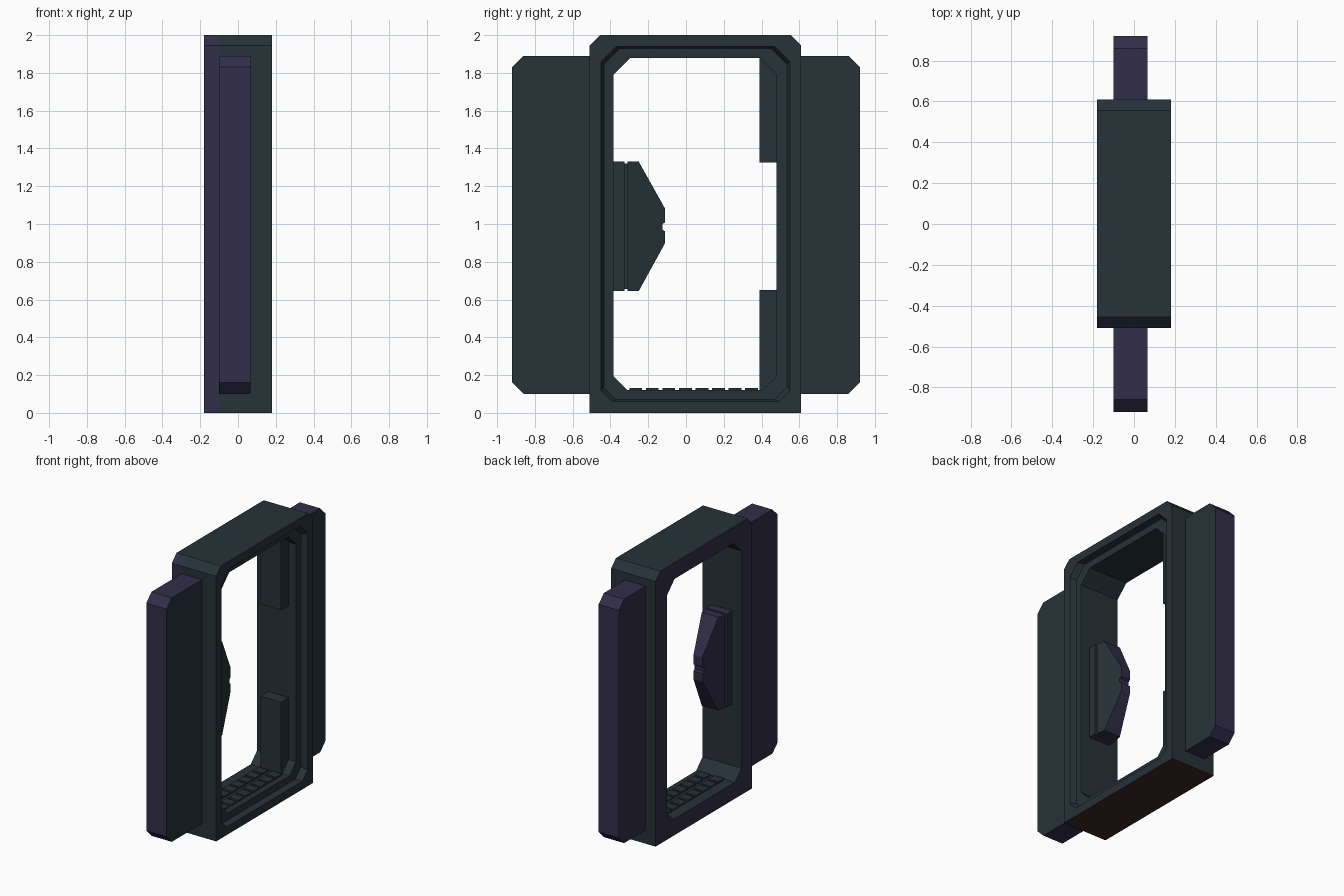
import bpy, bmesh

if "Cube" in bpy.data.objects:
    bpy.data.objects.remove(bpy.data.objects["Cube"])


def material(name, rgb):
    m = bpy.data.materials.new(name)
    m.diffuse_color = (*rgb, 1)
    m.use_nodes = True
    m.node_tree.nodes["Principled BSDF"].inputs["Base Color"].default_value = m.diffuse_color
    return m


MATS = [material("dark slate", (0.019, 0.032, 0.040)),
        material("dark violet", (0.031, 0.027, 0.068)),
        material("dark brown", (0.048, 0.020, 0.017))]
SLATE, VIOLET, BROWN = 0, 1, 2


def octagon(x, y0, y1, z0, z1, top, bottom):
    """Rectangle in the y-z plane with chamfered top and bottom corners."""
    t, b = top, bottom
    return [(x, y, z) for y, z in (
        (y0 + b, z0), (y1 - b, z0), (y1, z0 + b), (y1, z1 - t),
        (y1 - t, z1), (y0 + t, z1), (y0, z1 - t), (y0, z0 + b))]


def loft(name, rings, rule, cyclic=False):
    """Join equal rings with quads; cap the ends unless cyclic."""
    bm = bmesh.new()
    loops = [[bm.verts.new(p) for p in r] for r in rings]
    n = len(loops[0])
    pairs = list(zip(loops, loops[1:]))
    if cyclic:
        pairs.append((loops[-1], loops[0]))
    else:
        bm.faces.new(loops[0])
        bm.faces.new(loops[-1])
    for a, b in pairs:
        for i in range(n):
            j = (i + 1) % n
            bm.faces.new((a[i], a[j], b[j], b[i]))
    bmesh.ops.remove_doubles(bm, verts=bm.verts, dist=1e-5)
    bmesh.ops.recalc_face_normals(bm, faces=bm.faces)
    bm.normal_update()
    for f in bm.faces:
        f.material_index = rule(f.normal, f.calc_center_median())
    me = bpy.data.meshes.new(name)
    bm.to_mesh(me)
    bm.free()
    for m in MATS:
        me.materials.append(m)
    ob = bpy.data.objects.new(name, me)
    bpy.context.collection.objects.link(ob)
    return ob


def slab(name, points, x0, x1, rule):
    return loft(name, [[(x, y, z) for y, z in points] for x in (x0, x1)], rule)


def box(name, x0, x1, y0, y1, z0, z1, rule):
    return slab(name, [(y0, z0), (y1, z0), (y1, z1), (y0, z1)], x0, x1, rule)


def frame_rule(n, c):
    if c.z < 0.001:
        return BROWN
    if n.x < -0.5 or (n.y < -0.5 and c.y < -0.45 and c.x < -0.1):
        return VIOLET
    return SLATE


def face_rule(n, c):
    return SLATE if n.x > 0.5 else VIOLET


def slate_rule(n, c):
    return VIOLET if n.x < -0.5 else SLATE


# Door frame: flat back, stepped recess around the opening on the +x side
outer = (-0.51, 0.61, 0, 2, 0.055, 0)
opening = (-0.385, 0.48, 0.12, 1.88, 0.09, 0.075)
loft("door_frame", [
    octagon(-0.18, *outer), octagon(-0.10, *outer), octagon(0.18, *outer),
    octagon(0.18, -0.45, 0.55, 0.06, 1.94, 0.08, 0.06),
    octagon(0.135, -0.435, 0.535, 0.07, 1.93, 0.085, 0.065),
    octagon(0.135, *opening), octagon(-0.18, *opening)], frame_rule, True)

# Side wall panels with chamfered outer corners
for name, s, inner in (("left_wall_panel", -1, 0.46), ("right_wall_panel", 1, 0.56)):
    slab(name, [(s * y, z) for y, z in (
        (inner, 0.1), (0.86, 0.1), (0.92, 0.16),
        (0.92, 1.83), (0.86, 1.89), (inner, 1.89))], -0.10, 0.065, face_rule)

# Stop strips on the right jamb
box("upper_stop_strip", -0.09, 0.075, 0.39, 0.50, 1.325, 1.89, slate_rule)
box("lower_stop_strip", -0.09, 0.075, 0.39, 0.50, 0.11, 0.65, slate_rule)

# Latch: base block, thin neck and tapered notched head on the left jamb
box("latch_base", -0.105, 0.065, -0.40, -0.325, 0.645, 1.33, face_rule)
box("latch_neck", -0.085, 0.045, -0.33, -0.305, 0.655, 1.32, face_rule)
head = [(-0.31, 0.645), (-0.25, 0.645), (-0.11, 0.90), (-0.11, 0.96),
        (-0.125, 0.97), (-0.125, 1.00), (-0.11, 1.01), (-0.11, 1.08),
        (-0.25, 1.33), (-0.31, 1.33)]


def head_ring(s):
    # half thickness narrows towards the tip
    return [(-0.02 + s * (0.08 - 0.22 * (y + 0.31)), y, z) for y, z in head]


loft("latch_head", [head_ring(-1), head_ring(1)], face_rule)

# Two rows of raised treads on the sill
for row, x in enumerate((-0.06, 0.05)):
    for i in range(8):
        y = -0.30 + i * 0.0875
        box(f"sill_tread_{row}_{i}", x - 0.04, x + 0.04, y, y + 0.068,
            0.11, 0.132, slate_rule)
